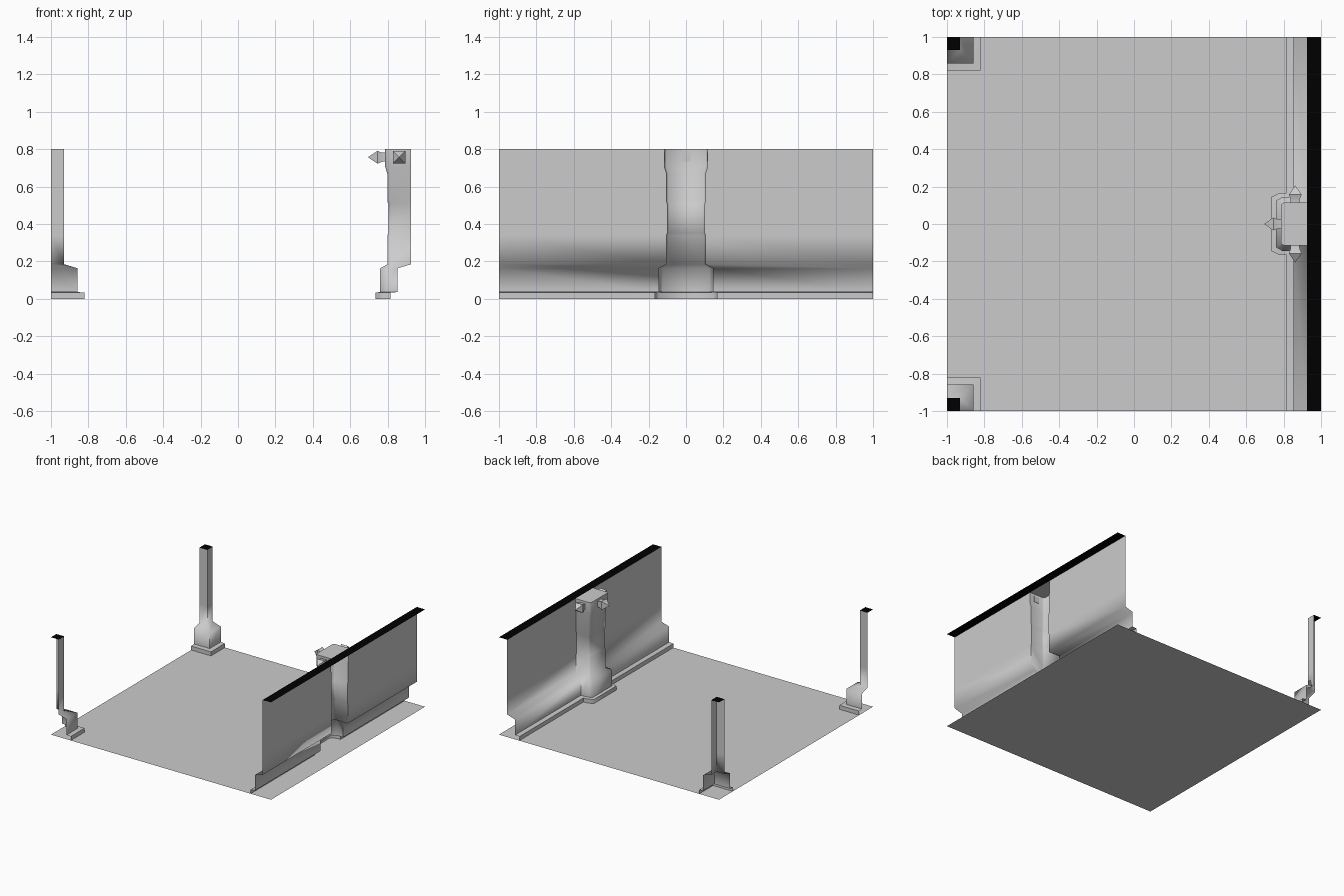
import bpy, math
from mathutils import Matrix, Vector

if "Cube" in bpy.data.objects:
    bpy.data.objects.remove(bpy.data.objects["Cube"])


def material(name, color):
    m = bpy.data.materials.new(name)
    m.diffuse_color = color
    m.use_nodes = True
    m.node_tree.nodes["Principled BSDF"].inputs["Base Color"].default_value = m.diffuse_color
    return m


black = material("black", (0, 0, 0, 1))


def make(name, verts, faces, mat=None, angle=None):
    me = bpy.data.meshes.new(name)
    me.from_pydata(verts, [], faces)
    me.update()
    ob = bpy.data.objects.new(name, me)
    bpy.context.collection.objects.link(ob)
    if mat:
        me.materials.append(mat)
    if angle:
        bpy.ops.object.select_all(action='DESELECT')
        ob.select_set(True)
        bpy.context.view_layer.objects.active = ob
        bpy.ops.object.shade_smooth_by_angle(angle=math.radians(angle))
    return ob


def sheet(name, rows, flip, angle=80):
    """Open surface through equal-length rows of points."""
    n = len(rows[0])
    verts = [p for r in rows for p in r]
    faces = []
    for i in range(len(rows) - 1):
        for j in range(n - 1):
            a = i * n + j
            f = (a, a + 1, a + n + 1, a + n)
            faces.append(f[::-1] if flip else f)
    return make(name, verts, faces, angle=angle)


# Floor
make("floor", [(-1, -1, 0), (1, -1, 0), (1, 1, 0), (-1, 1, 0)], [(0, 1, 2, 3)])

# Wall with the pillar bulging out of it:
# z, wall x, pillar front x, pillar half width, chamfer depth, chamfer width
levels = [
    (0.000, 0.815, 0.735, 0.167, 0.045, 0.022),
    (0.033, 0.815, 0.735, 0.167, 0.045, 0.022),
    (0.036, 0.853, 0.760, 0.145, 0.035, 0.020),
    (0.163, 0.853, 0.760, 0.145, 0.035, 0.020),
    (0.185, 0.925, 0.800, 0.104, 0.015, 0.008),
    (0.340, 0.925, 0.798, 0.104, 0.015, 0.008),
    (0.350, 0.925, 0.804, 0.100, 0.015, 0.008),
    (0.510, 0.925, 0.804, 0.100, 0.015, 0.008),
    (0.520, 0.925, 0.798, 0.104, 0.015, 0.008),
    (0.670, 0.925, 0.798, 0.104, 0.015, 0.008),
    (0.705, 0.925, 0.787, 0.115, 0.015, 0.010),
    (0.800, 0.925, 0.787, 0.115, 0.015, 0.010),
]
rows = []
for z, xw, xf, w, cd, cw in levels:
    half = [(xw, 1), (xw, w), (xf + cd, w), (xf, w - cw)]
    rows.append([(x, -y, z) for x, y in half] + [(x, y, z) for x, y in half[::-1]])
sheet("wall_with_pillar", rows, True)
make("pillar_top", rows[-1][1:7], [(5, 4, 3, 2, 1, 0)[::-1]]).data.flip_normals()
make("wall_top", [(0.925, -1, 0.8), (1, -1, 0.8), (1, 1, 0.8), (0.925, 1, 0.8)],
     [(0, 1, 2, 3)], black)

# Corner posts on the left side
profile = [(0.18, 0), (0.18, 0.033), (0.143, 0.036), (0.143, 0.163),
           (0.07, 0.185), (0.07, 0.34), (0.07, 0.8)]
for s, label in ((1, "front"), (-1, "back")):
    rows = [[(o - 1, -s, z), (o - 1, s * (o - 1), z), (-1, s * (o - 1), z)]
            for o, z in profile]
    sheet(label + "_post", rows, s < 0)
    top = [(-1, -s, 0.8)] + rows[-1]
    make(label + "_post_top", top, [(0, 1, 2, 3) if s > 0 else (3, 2, 1, 0)], black)

# Square spikes around the pillar head: distance along the axis, half width
spike = [(0, 0.024), (0.018, 0.024), (0.045, 0.034), (0.095, 0.0)]
places = [("front_spike", (0.79, 0, 0.757), 180),
          ("right_spike", (0.862, -0.112, 0.757), -90),
          ("left_spike", (0.862, 0.112, 0.757), 90)]
for name, pos, turn in places:
    m = Matrix.Translation(pos) @ Matrix.Rotation(math.radians(turn), 4, 'Z')
    verts = [m @ Vector((d, a * h, b * h)) for d, h in spike[:3]
             for a, b in ((-1, -1), (1, -1), (1, 1), (-1, 1))]
    verts.append(m @ Vector((spike[3][0], 0, 0)))
    faces = [(3, 2, 1, 0)]
    for k in range(4):
        n = (k + 1) % 4
        faces += [(r + k, r + n, r + 4 + n, r + 4 + k) for r in (0, 4)]
        faces.append((8 + k, 8 + n, 12))
    make(name, verts, faces, angle=30)
